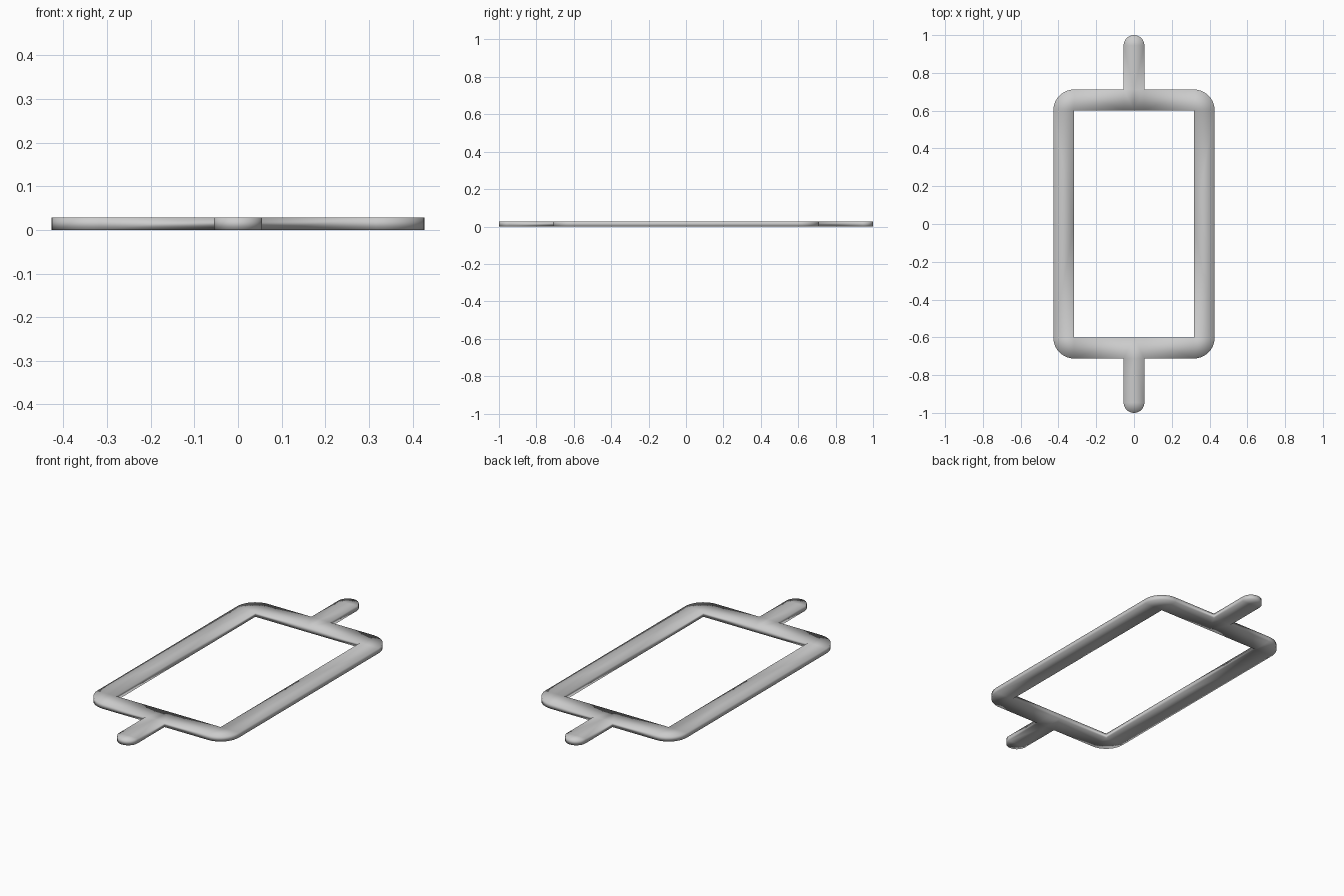
import bpy, bmesh
from math import cos, sin, pi

if "Cube" in bpy.data.objects:
    bpy.data.objects.remove(bpy.data.objects["Cube"])

W = 0.11               # bar width
R = W / 2              # stub half width and end radius
XI, YI = 0.317, 0.602  # inner opening half sizes
XO, YO = XI + W, YI + W
H = 0.028              # thickness
SEG = 10

bm = bmesh.new()

def face(points):
    bm.faces.new([bm.verts.new((x, y, 0)) for x, y in points])

def rect(x0, y0, x1, y1):
    face([(x0, y0), (x1, y0), (x1, y1), (x0, y1)])

def quarter_disc(cx, cy, r):
    def rim(i):
        a = pi / 2 * i / SEG
        return (cx + r * cos(a), cy + r * sin(a))
    for i in range(SEG):
        face([(cx, cy), rim(i), rim(i + 1)])

# One quarter of the frame: side bar, rounded corner, end bar
rect(XI, 0, XO, YI)
quarter_disc(XI, YI, W)
rect(R, YI, XI, YO)
rect(0, YI, R, YO)

# Half of the stub with its rounded tip
rect(0, YO, R, 1 - R)
quarter_disc(0, 1 - R, R)

bmesh.ops.remove_doubles(bm, verts=bm.verts, dist=1e-4)
for f in bm.faces:
    f.smooth = True
mesh = bpy.data.meshes.new("frame_with_stubs")
bm.to_mesh(mesh)
bm.free()
obj = bpy.data.objects.new("frame_with_stubs", mesh)
bpy.context.collection.objects.link(obj)

# Mirror to the full outline, then thicken upward from z = 0
mir = obj.modifiers.new("mirror", 'MIRROR')
mir.use_axis = (True, True, False)
mir.merge_threshold = 0.0005
sol = obj.modifiers.new("thickness", 'SOLIDIFY')
sol.thickness = H
sol.offset = 1
